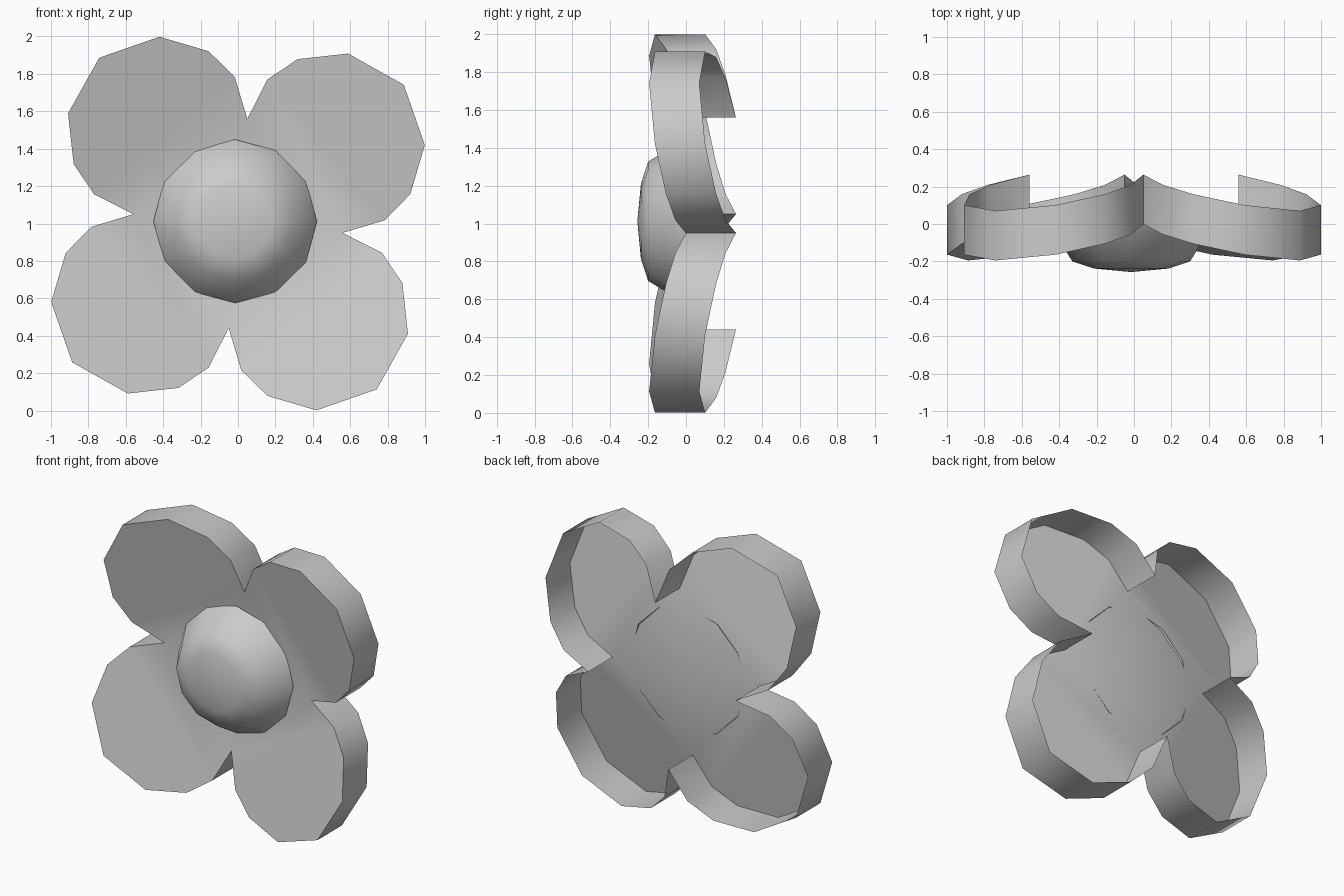
import bpy, bmesh, math
from mathutils import Matrix, Vector

cube = bpy.data.objects.get("Cube")
if cube:
    bpy.data.objects.remove(cube, do_unlink=True)

grey = bpy.data.materials.new("light_grey")
grey.use_nodes = True
colour = (0.6, 0.6, 0.6, 1)
grey.diffuse_color = colour
grey.node_tree.nodes["Principled BSDF"].inputs["Base Color"].default_value = colour

MIDDLE = Vector((0, 0, 1))
PEAK, SLOPE, DEPTH = 0.1, 0.255, 0.265


def finish(name, bm):
    bmesh.ops.remove_doubles(bm, verts=bm.verts, dist=0.002)
    mesh = bpy.data.meshes.new(name)
    bm.to_mesh(mesh)
    bm.free()
    mesh.materials.append(grey)
    ob = bpy.data.objects.new(name, mesh)
    bpy.context.collection.objects.link(ob)
    bpy.ops.object.select_all(action='DESELECT')
    ob.select_set(True)
    bpy.context.view_layer.objects.active = ob
    bpy.ops.object.shade_smooth_by_angle(angle=math.radians(50))
    return ob


# Half outline of a petal: distance along its axis, half width
half = [(0.397, 0.397), (0.614, 0.49), (0.808, 0.47), (1.035, 0.319)]
TIP = 1.156
AXIS = math.radians(39.9)


def petal_point(along, across, turn, back=0):
    p = Vector((along, PEAK - SLOPE * along + back, across))
    return Matrix.Rotation(-turn, 3, 'Y') @ p + MIDDLE


# Four tilted petals with a rim wall folded backwards
bm = bmesh.new()
for k in range(4):
    turn = AXIS + k * math.pi / 2
    row = lambda back, side: [bm.verts.new(petal_point(s, side * w, turn, back)) for s, w in half]
    point = lambda s, back=0: bm.verts.new(petal_point(s, 0, turn, back))
    low, high, tip = row(0, -1), row(0, 1), point(TIP)
    low_back, high_back, tip_back = row(DEPTH, -1), row(DEPTH, 1), point(TIP, DEPTH)
    bm.faces.new((point(0), low[0], high[0]))
    for i in range(len(half) - 1):
        bm.faces.new((low[i], low[i + 1], high[i + 1], high[i]))
    bm.faces.new((low[-1], tip, high[-1]))
    edge = low + [tip] + high[::-1]
    edge_back = low_back + [tip_back] + high_back[::-1]
    for i in range(len(edge) - 1):
        bm.faces.new((edge[i], edge_back[i], edge_back[i + 1], edge[i + 1]))
finish("petals", bm)

# Rounded flower centre, open at the back
bm = bmesh.new()
SIDES = 12
profile = [(0.437, 0), (0.315, -0.2), (0.2, -0.238)]
rings = []
for r, y in profile:
    rings.append([bm.verts.new((r * math.cos(a) - 0.015, y, r * math.sin(a) + 1.012))
                  for a in (2 * math.pi * i / SIDES for i in range(SIDES))])
apex = bm.verts.new((-0.015, -0.257, 1.012))
for i in range(SIDES):
    j = (i + 1) % SIDES
    for a, b in zip(rings, rings[1:]):
        bm.faces.new((a[i], a[j], b[j], b[i]))
    bm.faces.new((rings[-1][i], rings[-1][j], apex))
finish("flower_centre", bm)
